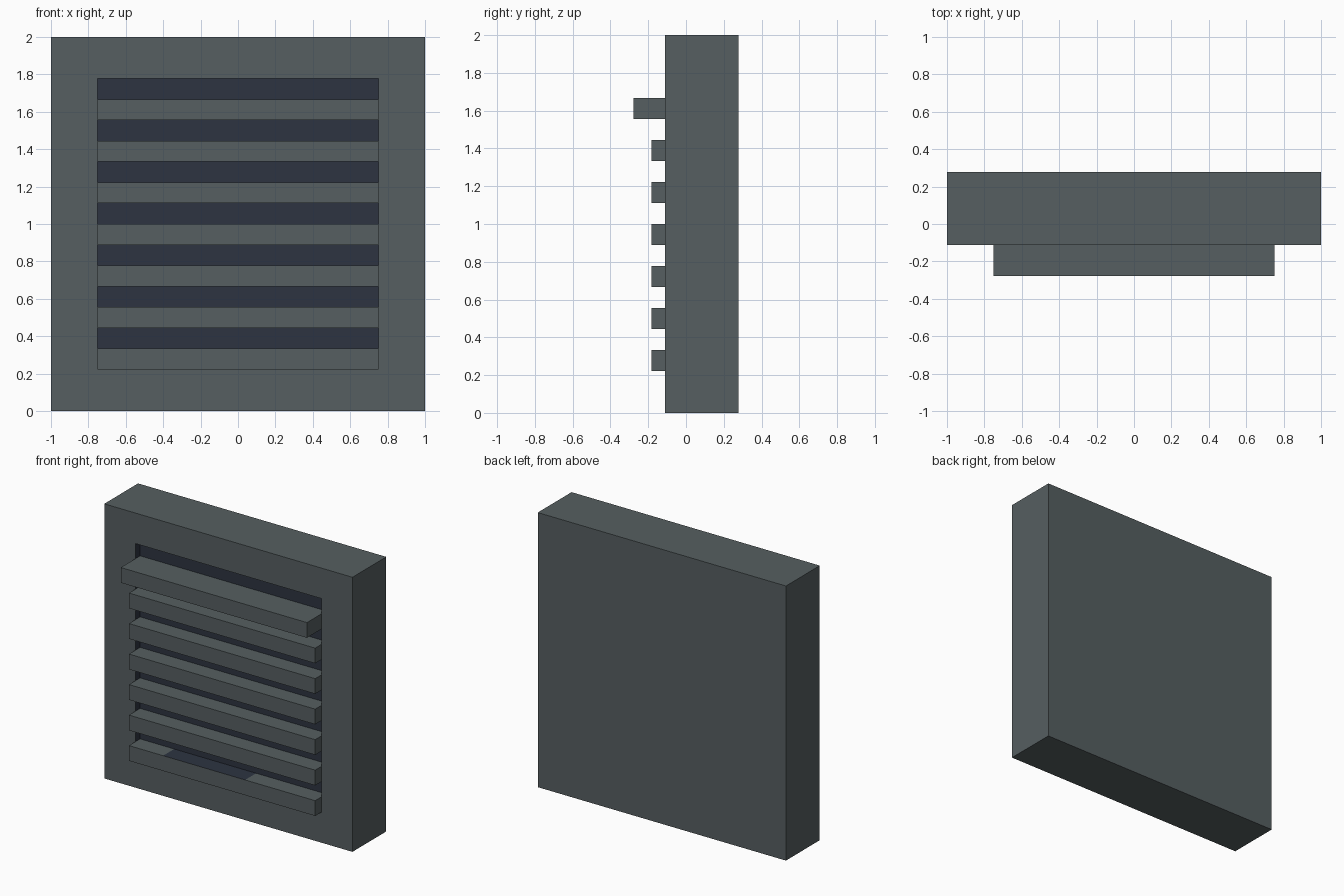
import bpy, bmesh
from mathutils import Matrix, Vector

if "Cube" in bpy.data.objects:
    bpy.data.objects.remove(bpy.data.objects["Cube"])

U = 1 / 18                        # design unit
FRONT, BACK, RECESS = -2 * U, 5 * U, -1 * U
HALF_W, Z_LO, Z_HI = 0.75, 4 * U, 32 * U   # opening


def flat(name, colour):
    m = bpy.data.materials.new(name)
    m.diffuse_color = (*colour, 1)
    m.use_nodes = True
    m.node_tree.nodes["Principled BSDF"].inputs["Base Color"].default_value = m.diffuse_color
    return m


grey = flat("grey_metal", (0.093, 0.114, 0.119))
dark = flat("dark_blue_recess", (0.026, 0.034, 0.053))


def box(bm, lo, hi):
    lo, hi = Vector(lo), Vector(hi)
    mat = Matrix.Translation((lo + hi) / 2) @ Matrix.Diagonal((*(hi - lo), 1))
    bmesh.ops.create_cube(bm, size=1, matrix=mat)


def finish(bm, name):
    bm.normal_update()
    me = bpy.data.meshes.new(name)
    bm.to_mesh(me)
    bm.free()
    me.materials.append(grey)
    me.materials.append(dark)
    ob = bpy.data.objects.new(name, me)
    bpy.context.scene.collection.objects.link(ob)
    return ob


# Housing: slab whose front face is inset and pushed back into a shallow recess
bm = bmesh.new()
box(bm, (-1, FRONT, 0), (1, BACK, 2))
bm.normal_update()
face = min(bm.faces, key=lambda f: f.calc_center_median().y)
bmesh.ops.inset_region(bm, faces=[face], thickness=0.1)
for v in face.verts:
    v.co.x = HALF_W if v.co.x > 0 else -HALF_W
    v.co.z = Z_HI if v.co.z > 1 else Z_LO
face.material_index = 1
new = bmesh.ops.extrude_discrete_faces(bm, faces=[face])["faces"][0]
for v in new.verts:
    v.co.y = RECESS
for e in new.edges:               # recess walls share the dark colour
    for f in e.link_faces:
        f.material_index = 1
finish(bm, "housing")

# Slats: seven bars, the top one is a deeper hood
for i in range(7):
    z = Z_LO + i * 4 * U
    y = -5 * U if i == 6 else -0.183
    bm = bmesh.new()
    box(bm, (-HALF_W, y, z), (HALF_W, RECESS, z + 2 * U))
    if i == 0:                    # dark patch on top of the lowest slat
        for x in (-0.475, 0.185):
            bmesh.ops.bisect_plane(bm, geom=bm.verts[:] + bm.edges[:] + bm.faces[:],
                                   plane_co=(x, 0, 0), plane_no=(1, 0, 0))
        bm.normal_update()
        for f in bm.faces:
            if f.normal.z > 0.9 and -0.47 < f.calc_center_median().x < 0.18:
                f.material_index = 1
    finish(bm, "hood_slat" if i == 6 else f"slat_{i + 1}")
